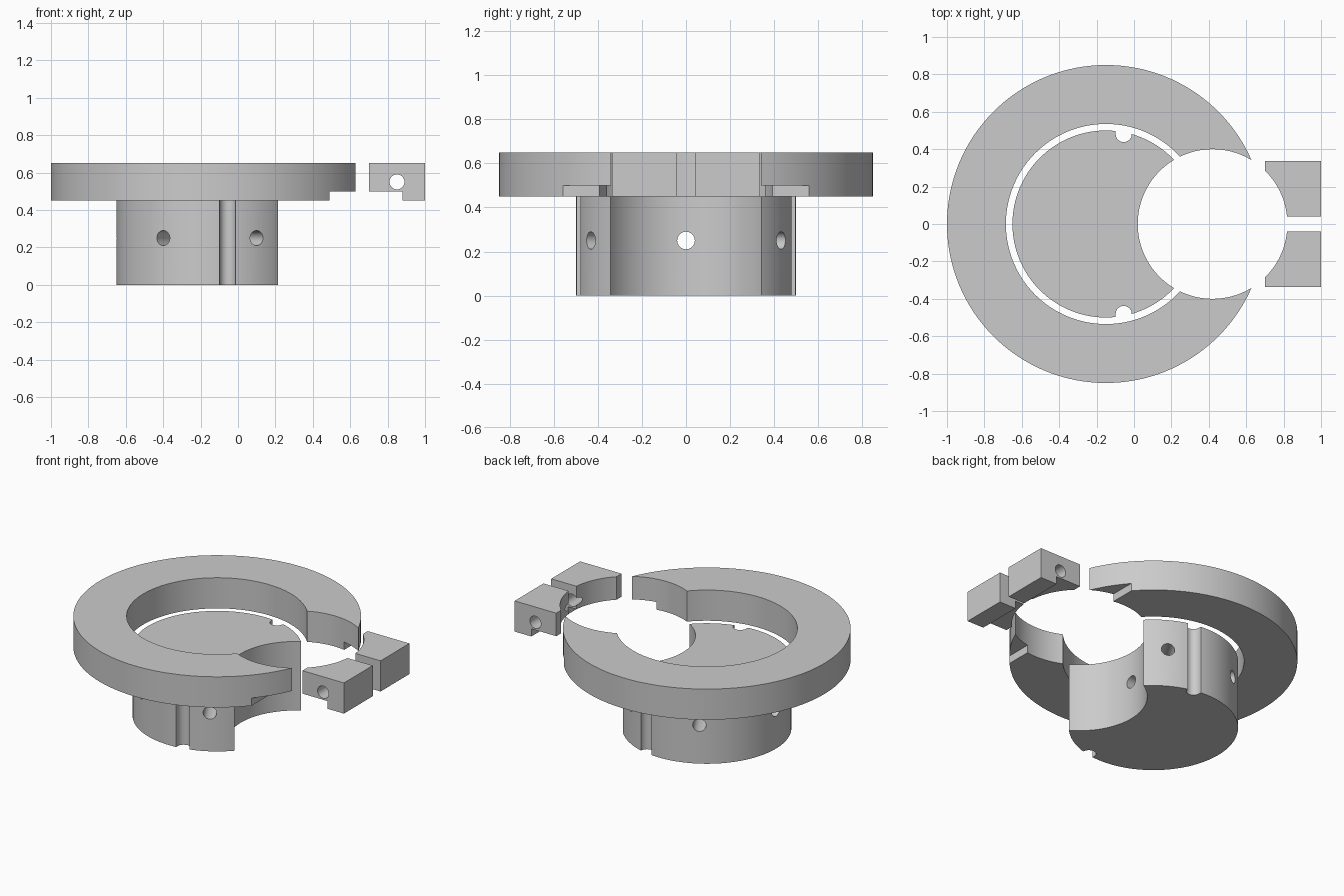
import bpy, bmesh, math
from mathutils import Matrix, Vector

if "Cube" in bpy.data.objects:
    bpy.data.objects.remove(bpy.data.objects["Cube"])

grey = bpy.data.materials.new("plain_grey")
grey.diffuse_color = (0.6, 0.6, 0.6, 1)
grey.use_nodes = True
grey.node_tree.nodes["Principled BSDF"].inputs["Base Color"].default_value = grey.diffuse_color


def finish(name, bm):
    me = bpy.data.meshes.new(name)
    bm.to_mesh(me)
    bm.free()
    ob = bpy.data.objects.new(name, me)
    bpy.context.collection.objects.link(ob)
    me.materials.append(grey)
    return ob


def cylinder(name, r, depth, center, axis=(0, 0, 1), seg=128):
    bm = bmesh.new()
    rot = Vector((0, 0, 1)).rotation_difference(Vector(axis)).to_matrix().to_4x4()
    bmesh.ops.create_cone(bm, cap_ends=True, segments=seg, radius1=r, radius2=r,
                          depth=depth, matrix=Matrix.Translation(center) @ rot)
    return finish(name, bm)


def box(name, lo, hi):
    bm = bmesh.new()
    lo, hi = Vector(lo), Vector(hi)
    bmesh.ops.create_cube(bm, size=1, matrix=Matrix.Translation((lo + hi) / 2)
                          @ Matrix.Diagonal((*(hi - lo), 1)))
    return finish(name, bm)


def select(ob):
    bpy.ops.object.select_all(action='DESELECT')
    ob.select_set(True)
    bpy.context.view_layer.objects.active = ob


def cut(ob, *cutters):
    for c in cutters:
        c.hide_render = True
        mod = ob.modifiers.new("cut", 'BOOLEAN')
        mod.operation, mod.solver, mod.object = 'DIFFERENCE', 'EXACT', c
        select(ob)
        bpy.ops.object.modifier_apply(modifier=mod.name)
        bpy.data.objects.remove(c)


def smooth(ob):
    select(ob)
    bpy.ops.object.shade_smooth_by_angle(angle=math.radians(30))


CX = -0.15  # axis of ring and hub


def bore():
    return cylinder("bore_cutter", 0.40, 2, (0.42, 0, 0.5))


def step():
    return box("step_cutter", (0.49, -1, 0.4), (0.88, 1, 0.50))


# Open flange ring with a shallow step under its two tips
ring = cylinder("flange_ring", 0.85, 0.2, (CX, 0, 0.55), seg=160)
cut(ring, cylinder("ring_hole_cutter", 0.535, 1, (CX, 0, 0.55)), bore(), step())
smooth(ring)

# Hub with bore, six radial holes and two vertical side grooves
hub = cylinder("hub", 0.5, 0.45, (CX, 0, 0.225))
cut(hub, bore())
for a in (0, 60, 120):
    d = (math.cos(math.radians(a)), math.sin(math.radians(a)), 0)
    cut(hub, cylinder("radial_hole_cutter", 0.04, 1.4, (CX, 0, 0.25), d, 32))
for s in (-1, 1):
    ys = sorted((s * 0.481, s * 0.6))
    cut(hub, cylinder("groove_cutter", 0.043, 1, (-0.055, s * 0.481, 0.2), seg=32),
        box("groove_mouth_cutter", (-0.098, ys[0], -0.3), (-0.012, ys[1], 0.7)))
smooth(hub)

# Two clamp blocks, stepped underneath and drilled across
for s, name in ((-1, "clamp_block_front"), (1, "clamp_block_back")):
    y0, y1 = sorted((s * 0.04, s * 0.337))
    block = box(name, (0.70, y0, 0.45), (1.0, y1, 0.65))
    cut(block, bore(), step(),
        cylinder("bolt_hole_cutter", 0.04, 2, (0.85, 0, 0.55), (0, 1, 0), 32))
    smooth(block)
